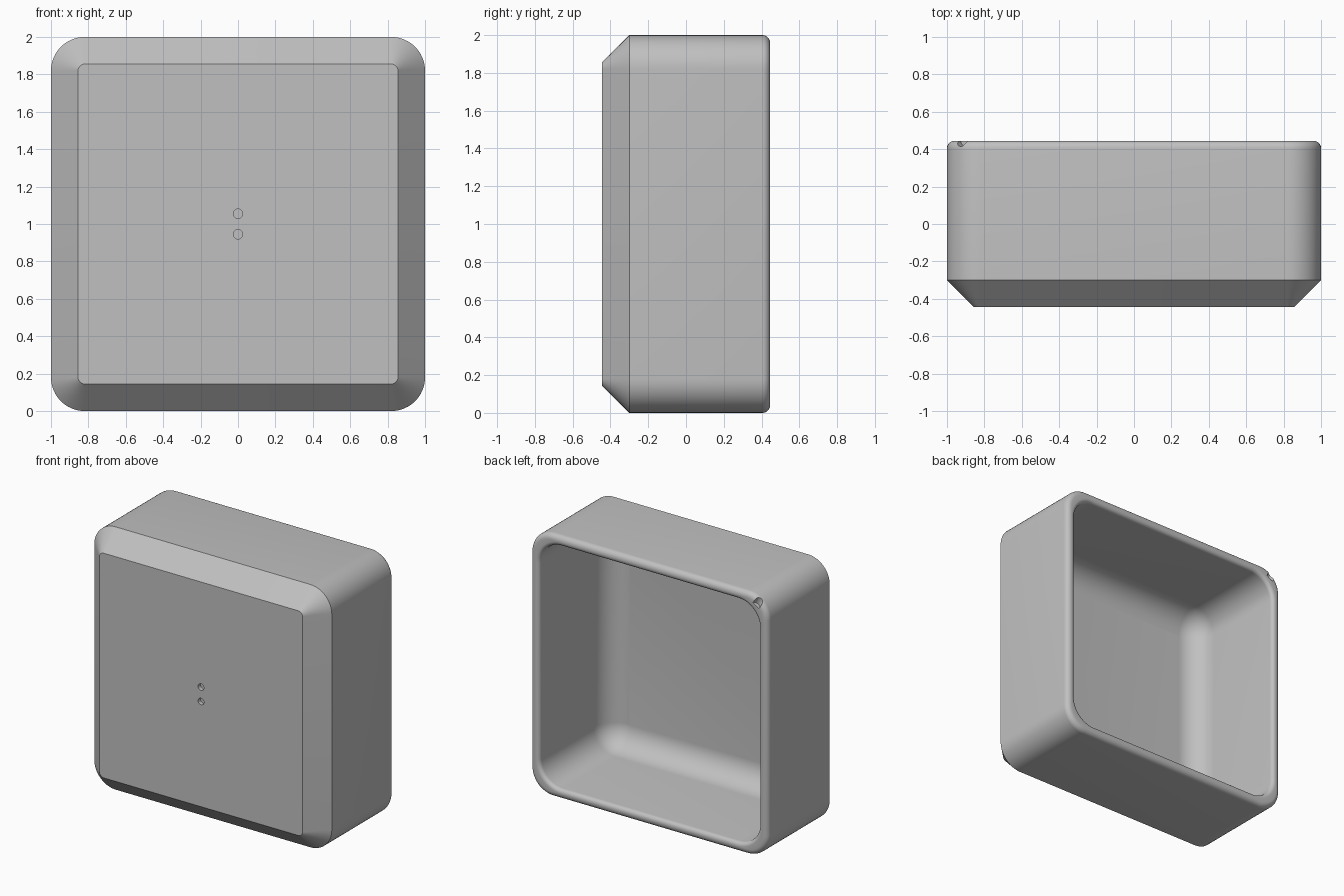
import bpy, bmesh
from math import sin, cos, pi
from mathutils import Vector

cube = bpy.data.objects.get("Cube")
if cube:
    bpy.data.objects.remove(cube, do_unlink=True)

grey = bpy.data.materials.new("plain grey")
grey.use_nodes = True
grey.diffuse_color = (0.53, 0.53, 0.53, 1)
grey.node_tree.nodes["Principled BSDF"].inputs["Base Color"].default_value = (0.53, 0.53, 0.53, 1)

STEPS = 12           # segments per rounded corner
OUT_C = 0.82         # corner centre of outer wall
IN_C = 0.745         # corner centre of cavity
WALL_IN = 0.925      # cavity half width
BACK = 0.445
FLOOR = -0.39
FILLET = 0.18


def ring(bm, half, y, centre):
    """Rounded square in the xz plane, all sharing a fixed corner centre."""
    r = half - centre
    verts = []
    for q, (sx, sz) in enumerate([(1, 1), (-1, 1), (-1, -1), (1, -1)]):
        for i in range(STEPS + 1):
            a = (q + i / STEPS) * pi / 2
            verts.append(bm.verts.new((sx * centre + r * cos(a), y,
                                       1 + sz * centre + r * sin(a))))
    return verts


# Profile from front face, round the rim, to the cavity floor
profile = [(0.855, -BACK, OUT_C), (1, -0.30, OUT_C)]
for i in range(7):
    a = i / 6 * pi / 2
    profile.append((0.96 + 0.04 * cos(a), BACK - 0.04 + 0.04 * sin(a), OUT_C))
for i in range(7):
    a = i / 6 * pi / 2
    profile.append((WALL_IN + 0.03 - 0.03 * sin(a), BACK - 0.03 + 0.03 * cos(a), IN_C))
for i in range(13):
    a = i / 12.3 * pi / 2
    profile.append((IN_C + FILLET * cos(a), FLOOR + FILLET - FILLET * sin(a), IN_C))

bm = bmesh.new()
rings = [ring(bm, *p) for p in profile]
for a, b in zip(rings, rings[1:]):
    for i in range(len(a)):
        j = (i + 1) % len(a)
        bm.faces.new((a[i], a[j], b[j], b[i]))
bm.faces.new(rings[0])
bm.faces.new(rings[-1])
bmesh.ops.recalc_face_normals(bm, faces=bm.faces)
mesh = bpy.data.meshes.new("housing_shell")
bm.to_mesh(mesh)
bm.free()
mesh.materials.append(grey)
shell = bpy.data.objects.new("housing_shell", mesh)
bpy.context.collection.objects.link(shell)


def drill(name, centre, direction, radius, depth):
    """Cut a round hole into the shell."""
    bpy.ops.mesh.primitive_cylinder_add(
        vertices=24, radius=radius, depth=depth, location=centre,
        rotation=Vector(direction).to_track_quat('Z', 'Y').to_euler())
    cutter = bpy.context.object
    cutter.name = name
    cutter.data.materials.append(grey)
    mod = shell.modifiers.new(name, 'BOOLEAN')
    mod.operation = 'DIFFERENCE'
    mod.solver = 'EXACT'
    mod.object = cutter
    bpy.context.view_layer.objects.active = shell
    bpy.ops.object.modifier_apply(modifier=name)
    bpy.data.objects.remove(cutter, do_unlink=True)


# Two shallow holes in the front face
for name, z in (("upper_hole", 1.055), ("lower_hole", 0.945)):
    drill(name, (0, -BACK, z), (0, 1, 0), 0.025, 0.06)

# Small notch on the rear rim corner
drill("rim_notch", (-0.92, BACK, 1.95), (-0.5, 0, 0.87), 0.03, 0.08)

bpy.ops.object.select_all(action='DESELECT')
shell.select_set(True)
bpy.context.view_layer.objects.active = shell
bpy.ops.object.shade_smooth_by_angle(angle=pi / 6)
